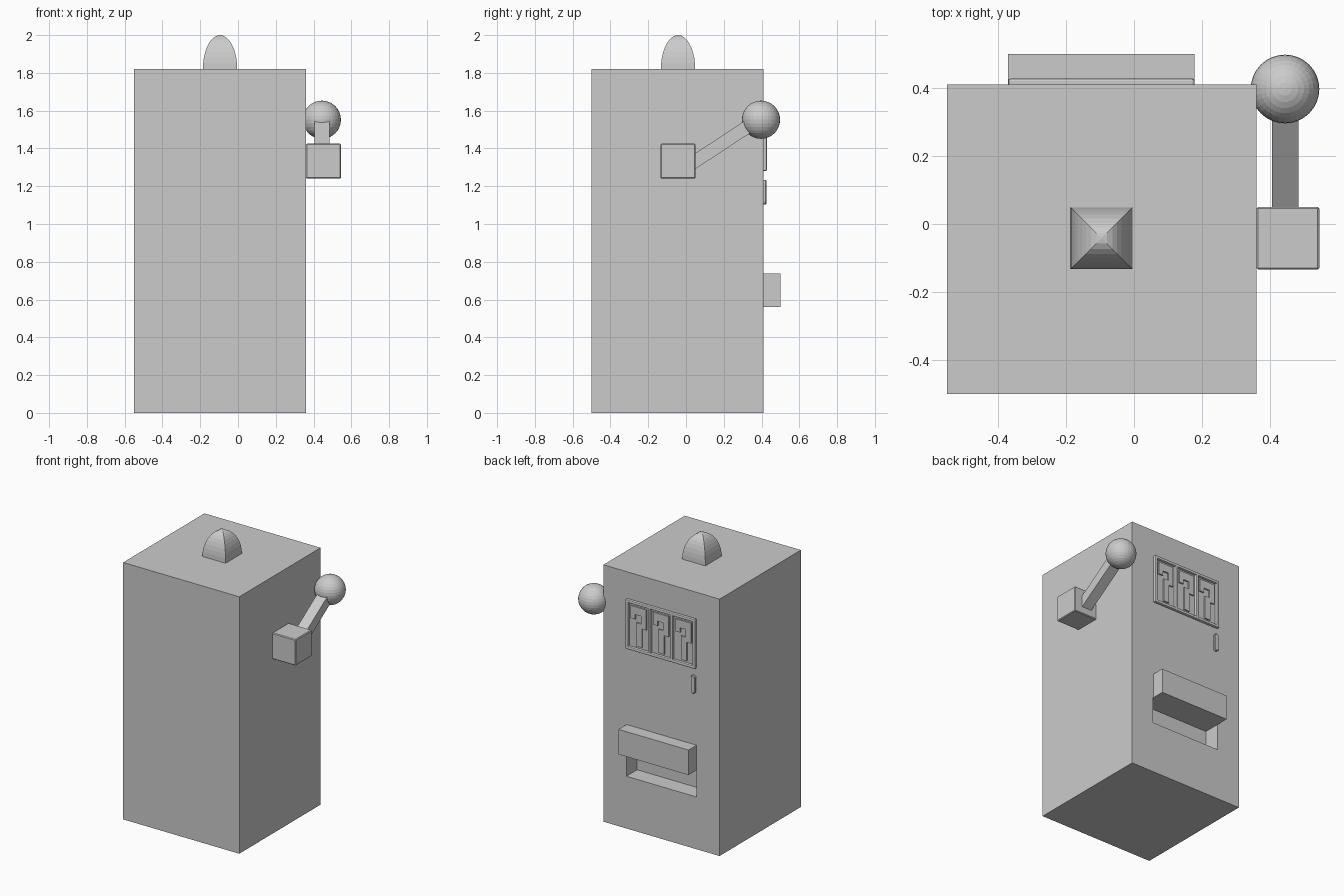
import bpy, bmesh, math
from mathutils import Matrix

if "Cube" in bpy.data.objects:
    bpy.data.objects.remove(bpy.data.objects["Cube"])

BACK = 0.41  # y of the cabinet face carrying the display


def finish(name, bm):
    bmesh.ops.recalc_face_normals(bm, faces=bm.faces)
    me = bpy.data.meshes.new(name)
    bm.to_mesh(me)
    bm.free()
    ob = bpy.data.objects.new(name, me)
    bpy.context.collection.objects.link(ob)
    return ob


def add_bevel(ob, width, segments):
    m = ob.modifiers.new("bevel", 'BEVEL')
    m.width, m.segments = width, segments


def box(name, x0, x1, y0, y1, z0, z1, bevel=0, segments=2):
    bm = bmesh.new()
    mat = Matrix.Translation(((x0 + x1) / 2, (y0 + y1) / 2, (z0 + z1) / 2)) \
        @ Matrix.Diagonal((x1 - x0, y1 - y0, z1 - z0, 1))
    bmesh.ops.create_cube(bm, size=1, matrix=mat)
    ob = finish(name, bm)
    if bevel:
        add_bevel(ob, bevel, segments)
    return ob


def plate(name, points, y0, y1):
    """Extrude an (x, z) outline along y."""
    bm = bmesh.new()
    face = bm.faces.new([bm.verts.new((x, y0, z)) for x, z in points])
    ext = bmesh.ops.extrude_face_region(bm, geom=[face])["geom"]
    bmesh.ops.translate(bm, vec=(0, y1 - y0, 0),
                        verts=[v for v in ext if isinstance(v, bmesh.types.BMVert)])
    return finish(name, bm)


# Cabinet with the payout opening cut into it
cabinet = box("cabinet", -0.55, 0.36, -0.5, BACK, 0, 1.82)
cutter = box("payout_cutter", -0.37, 0.18, BACK - 0.12, BACK + 0.1, 0.37, 0.56)
cutter.hide_render = True
cutter.hide_set(True)
cut = cabinet.modifiers.new("payout_opening", 'BOOLEAN')
cut.object, cut.solver = cutter, 'EXACT'

# Hood above the payout opening
box("payout_hood", -0.37, 0.178, BACK - 0.002, 0.5, 0.56, 0.737)

# Square dome lamp on top
bm = bmesh.new()
rings, half, height = 9, 0.091, 0.18
prev = None
for i in range(rings):
    a = math.pi / 2 * i / rings
    r, z = half * math.cos(a), 1.82 + height * math.sin(a)
    ring = [bm.verts.new((-0.095 + sx * r, -0.042 + sy * r, z))
            for sx, sy in ((-1, -1), (1, -1), (1, 1), (-1, 1))]
    if prev:
        for k in range(4):
            n = (k + 1) % 4
            bm.faces.new((prev[k], prev[n], ring[n], ring[k]))
    else:
        bm.faces.new(ring[::-1])
    prev = ring
tip = bm.verts.new((-0.095, -0.042, 1.82 + height))
for k in range(4):
    bm.faces.new((prev[k], prev[(k + 1) % 4], tip))
finish("dome_lamp", bm)

# Lever: hub, slanted arm, ball
box("lever_hub", 0.36, 0.545, -0.134, 0.05, 1.24, 1.425, 0.005, 1)
arm = box("lever_arm", -0.039, 0.039, 0, 0.40, -0.035, 0.035)
arm.location = (0.445, 0.03, 1.32)
arm.rotation_euler.x = math.atan2(0.23, 0.35)
bm = bmesh.new()
bmesh.ops.create_uvsphere(bm, u_segments=32, v_segments=16, radius=0.101,
                          matrix=Matrix.Translation((0.444, 0.397, 1.552)))
finish("lever_ball", bm)

# Display frame: rounded rim plus two dividers
X0, X1, Z0, Z1, RIM = -0.37, 0.178, 1.28, 1.632, 0.022
Y0, Y1 = BACK - 0.01, 0.428
for n, z in (("bottom", Z0), ("top", Z1 - RIM)):
    box("display_rim_" + n, X0, X1, Y0, Y1, z, z + RIM, 0.007)
pitch = (X1 - X0 - RIM) / 3
for i in range(4):
    x = X0 + i * pitch
    box(f"display_upright_{i}", x, x + RIM, Y0, Y1, Z0, Z1, 0.007)

# Raised stepped bar in each reel window (u runs to the viewer's right, seen from the back)
steps = ((0.0, 1.0), (1.0, 1.0), (1.0, 0.48), (0.72, 0.48), (0.72, 0.0),
         (0.36, 0.0), (0.36, 0.6), (0.66, 0.6), (0.66, 0.8), (0.3, 0.8),
         (0.3, 0.68), (0.0, 0.68))
w, h = pitch - RIM - 0.03, Z1 - Z0 - 2 * RIM - 0.03
for i in range(3):
    right = X0 + (i + 1) * pitch - 0.015
    plate(f"reel_symbol_{i}",
          [(right - u * w, Z0 + RIM + 0.015 + v * h) for u, v in steps], Y0, 0.42)

# Capsule shaped coin slot below the display
r, cx, zb, zt = 0.017, -0.35, 1.12, 1.215
pts = [(cx + r * math.cos(math.pi * k / 8), zt + r * math.sin(math.pi * k / 8)) for k in range(9)]
pts += [(cx - r * math.cos(math.pi * k / 8), zb - r * math.sin(math.pi * k / 8)) for k in range(9)]
add_bevel(plate("coin_slot", pts, Y0, 0.426), 0.004, 1)
